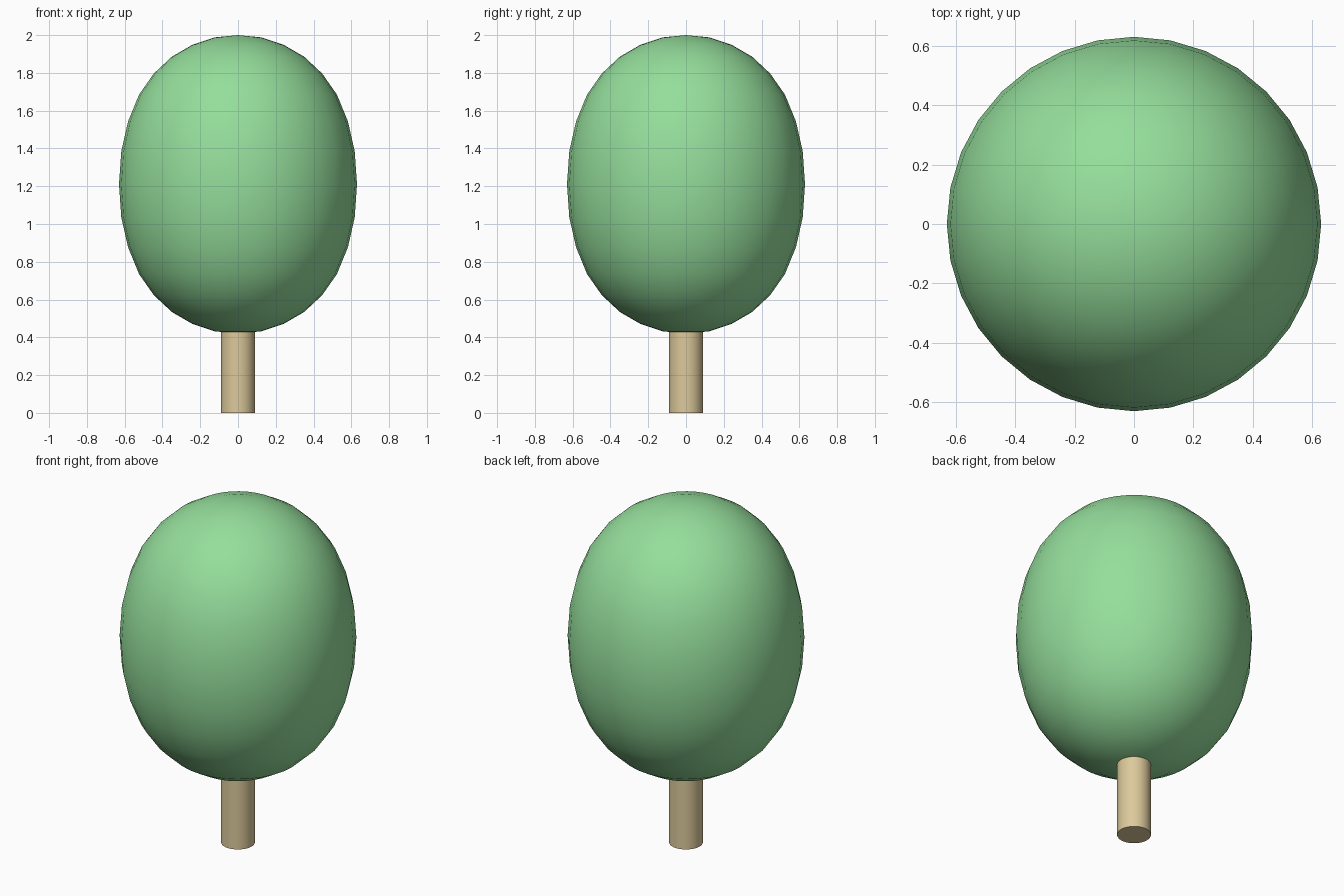
import bpy, bmesh, math

if "Cube" in bpy.data.objects:
    bpy.data.objects.remove(bpy.data.objects["Cube"])

SIDES = 32


def lathe(name, profile, color):
    """Spin an (r, z) profile, listed bottom to top, around the z axis."""
    bm = bmesh.new()
    rings = []
    for r, z in profile:
        if r == 0:
            rings.append([bm.verts.new((0, 0, z))] * SIDES)
        else:
            rings.append([bm.verts.new((r * math.cos(2 * math.pi * i / SIDES),
                                        r * math.sin(2 * math.pi * i / SIDES), z))
                          for i in range(SIDES)])
    for low, high in zip(rings, rings[1:]):
        for i in range(SIDES):
            j = (i + 1) % SIDES
            bm.faces.new(dict.fromkeys((low[i], low[j], high[j], high[i])))
    for ring, flip in ((rings[0], True), (rings[-1], False)):
        if ring[0] != ring[1]:
            bm.faces.new(ring[::-1] if flip else ring)
    mesh = bpy.data.meshes.new(name)
    bm.to_mesh(mesh)
    bm.free()
    obj = bpy.data.objects.new(name, mesh)
    bpy.context.collection.objects.link(obj)
    mat = bpy.data.materials.new(name + "_colour")
    mat.diffuse_color = color
    mat.use_nodes = True
    mat.node_tree.nodes["Principled BSDF"].inputs["Base Color"].default_value = mat.diffuse_color
    mesh.materials.append(mat)
    bpy.ops.object.select_all(action='DESELECT')
    obj.select_set(True)
    bpy.context.view_layer.objects.active = obj
    bpy.ops.object.shade_smooth_by_angle(angle=math.radians(35))
    return obj


# Crown: a sphere stretched upwards, fuller than a plain ellipse
heights = [0, 0.175, 0.333, 0.475, 0.587, 0.676, 0.739, 0.778, 0.79]
upper = [(0.63 * math.cos(i * math.pi / 16) if i < 8 else 0, h)
         for i, h in enumerate(heights)]
crown = [(r, 1.21 - h) for r, h in reversed(upper)] + [(r, 1.21 + h) for r, h in upper[1:]]
lathe("crown", crown, (0.30, 0.73, 0.33, 1))

# Trunk: plain cylinder running up into the crown
lathe("trunk", [(0.09, 0), (0.09, 0.6)], (0.72, 0.59, 0.33, 1))
